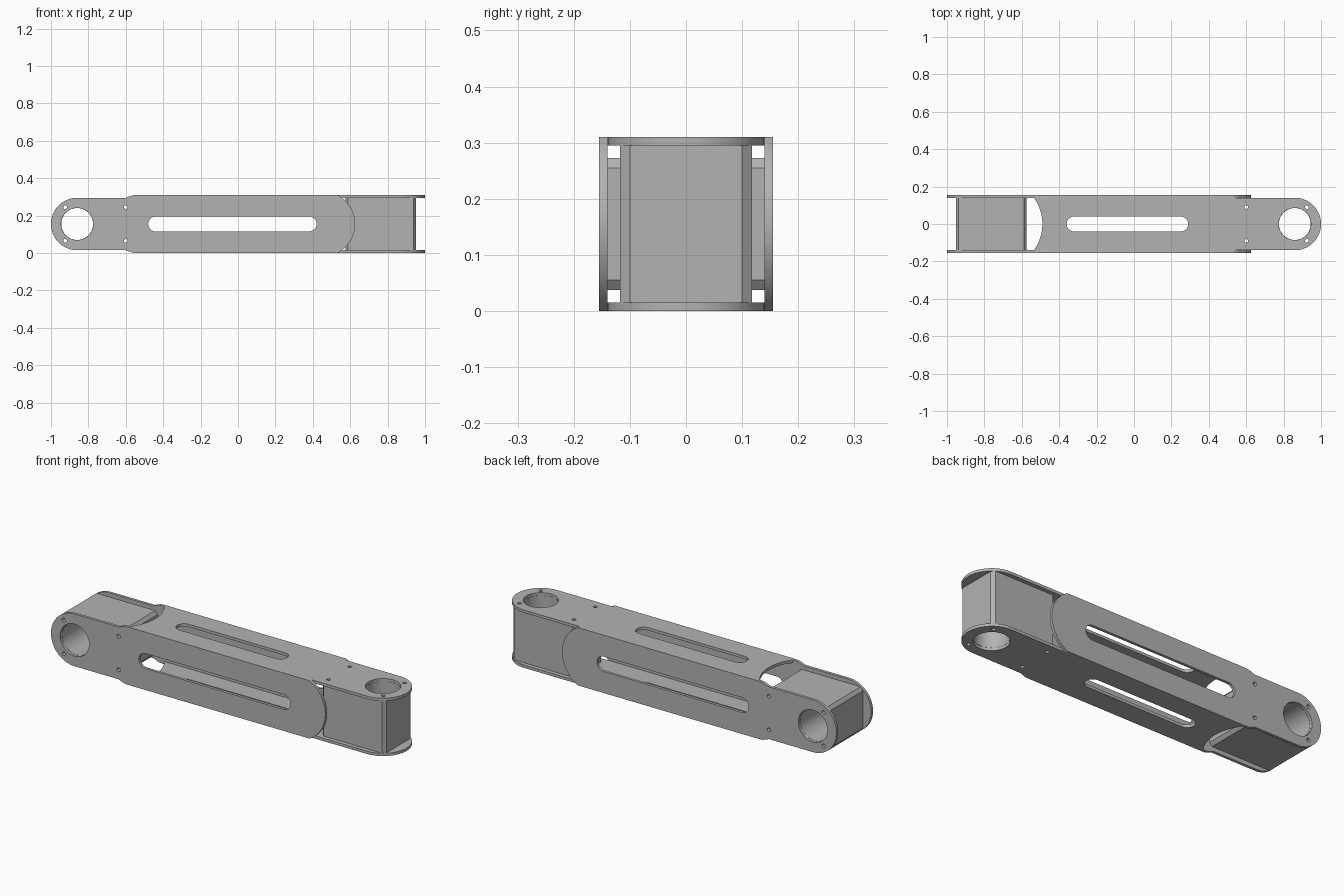
import bpy, bmesh
from math import sin, cos, pi, asin, radians
from mathutils import Matrix, Vector

cube = bpy.data.objects.get("Cube")
if cube:
    bpy.data.objects.remove(cube, do_unlink=True)

grey = bpy.data.materials.new("metal grey")
grey.use_nodes = True
COLOUR = (0.45, 0.45, 0.45, 1)
grey.diffuse_color = COLOUR
grey.node_tree.nodes["Principled BSDF"].inputs["Base Color"].default_value = COLOUR

HALF = 0.155      # half the square section
WALL = 0.015      # plate thickness
INNER = HALF - WALL
PIVOT = 0.86      # bore centre, measured along the arm
BORE = 0.086


def arc(cu, cv, r, a0, a1, n=32):
    return [(cu + r * cos(a0 + (a1 - a0) * i / n),
             cv + r * sin(a0 + (a1 - a0) * i / n)) for i in range(n + 1)]


def circle(cu, cv, r, n=48):
    return arc(cu, cv, r, 0, 2 * pi, n)[:-1]


def slot(u0, u1, r):
    return (arc(u1 - r, 0, r, -pi / 2, pi / 2, 16)
            + arc(u0 + r, 0, r, pi / 2, 3 * pi / 2, 16))


def mount_holes():
    return [circle(u, v, 0.01, 16) for u in (0.6, 0.924) for v in (-0.09, 0.09)]


def extruded(name, loops, w, half_depth, frame):
    """Extrude an outline with holes, then place it with the given frame."""
    curve = bpy.data.curves.new(name, "CURVE")
    curve.dimensions = "2D"
    curve.fill_mode = "BOTH"
    curve.extrude = half_depth
    for loop in loops:
        spline = curve.splines.new("POLY")
        spline.points.add(len(loop) - 1)
        for p, (u, v) in zip(spline.points, loop):
            p.co = (u, v, 0, 1)
        spline.use_cyclic_u = True
    helper = bpy.data.objects.new(name + " outline", curve)
    bpy.context.collection.objects.link(helper)
    graph = bpy.context.evaluated_depsgraph_get()
    mesh = bpy.data.meshes.new_from_object(helper.evaluated_get(graph))
    bpy.data.objects.remove(helper, do_unlink=True)
    bpy.data.curves.remove(curve)

    bm = bmesh.new()
    bm.from_mesh(mesh)
    bmesh.ops.remove_doubles(bm, verts=bm.verts, dist=1e-5)
    bmesh.ops.transform(bm, matrix=frame @ Matrix.Translation((0, 0, w)), verts=bm.verts)
    bmesh.ops.recalc_face_normals(bm, faces=bm.faces)
    bm.to_mesh(mesh)
    bm.free()
    mesh.name = name
    mesh.materials.clear()
    mesh.materials.append(grey)
    obj = bpy.data.objects.new(name, mesh)
    bpy.context.collection.objects.link(obj)
    bpy.ops.object.select_all(action="DESELECT")
    obj.select_set(True)
    bpy.context.view_layer.objects.active = obj
    bpy.ops.object.shade_smooth_by_angle(angle=radians(25))


# Local frames: u runs along the arm to the rounded tip, w is the plate normal
level = Matrix.Translation((0, 0, HALF))
upright = level @ Matrix(((-1, 0, 0, 0), (0, 0, 1, 0), (0, 1, 0, 0), (0, 0, 0, 1)))

tip = arc(PIVOT, 0, INNER, -pi / 2, pi / 2, 48)

# Side plates: full height body, eased shoulders, bulging tail
r = 0.175
a = asin(HALF / r)
tail = arc(-0.626 + r, 0, r, pi - a, pi + a)
shoulder = [(0.545, HALF), (0.565, HALF - 0.002), (0.582, HALF - 0.008), (0.6, INNER)]
side = (tip + shoulder[::-1] + tail + [(u, -v) for u, v in shoulder])

# Top and bottom plates: hollowed tail
r = 0.24
a = asin(INNER / r)
hollow = arc(-0.49 - r, 0, r, a, -a)
cover = tip + hollow

# Hub blocks: chamfered rectangle
u0, u1, v0, c = 0.575, 0.951, 0.118, 0.018
corner = [(u1, v0 - c), (u1 - 0.014, v0), (u0 + 0.014, v0), (u0, v0 - c)]
block = corner + [(u, -v) for u, v in corner[::-1]]

bore = circle(PIVOT, 0, BORE)
for names, frame, outline, gap in (
        (("bottom_plate", "top_plate", "left_hub_block"), level, cover, slot(-0.36, 0.29, 0.04)),
        (("front_plate", "back_plate", "right_hub_block"), upright, side, slot(-0.42, 0.48, 0.04))):
    for name, sign in zip(names, (-1, 1)):
        extruded(name, [outline, bore, gap] + mount_holes(),
                 sign * (HALF - WALL / 2), WALL / 2, frame)
    extruded(names[2], [block, circle(PIVOT, 0, BORE - 0.001)] + mount_holes(),
             0, INNER, frame)
